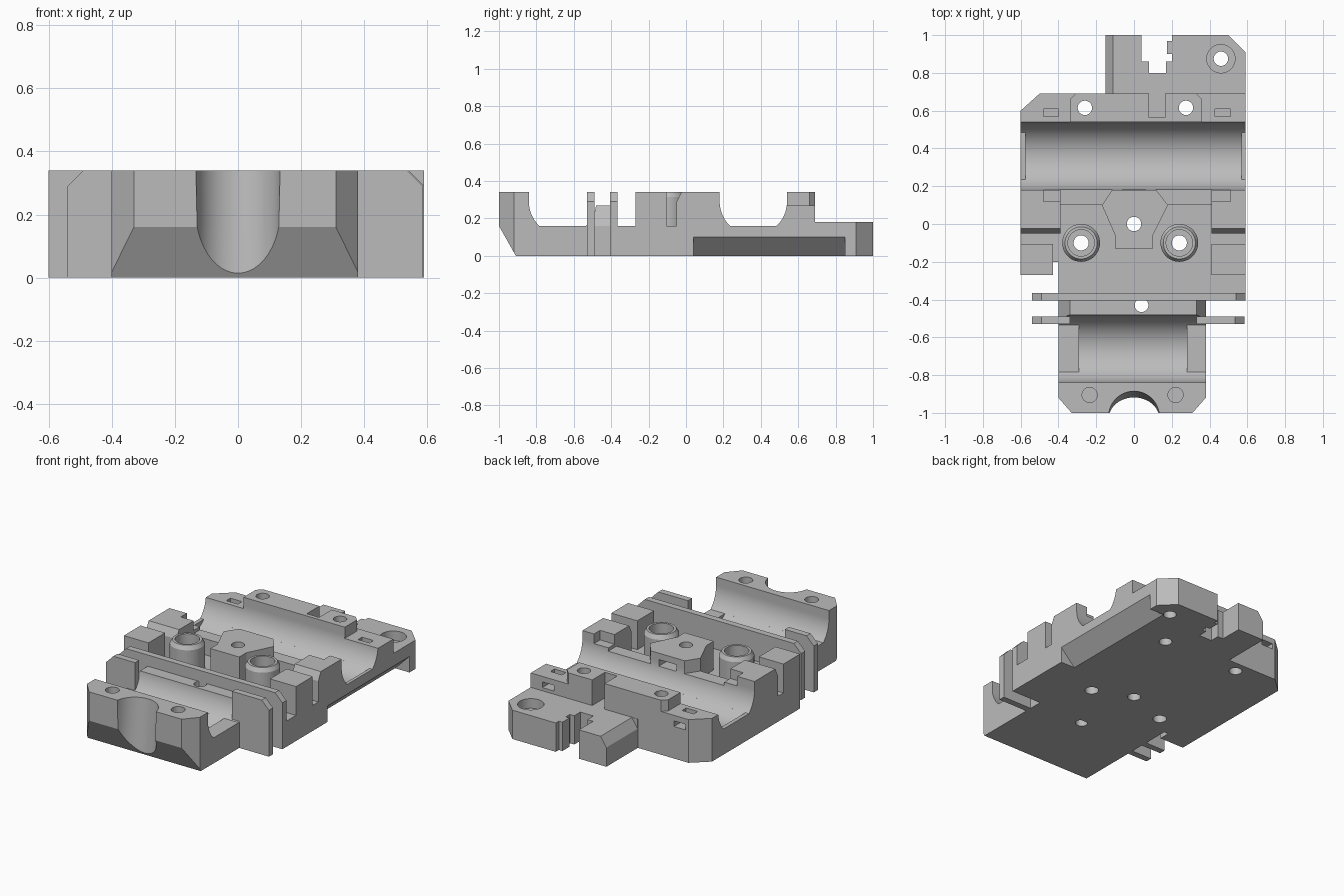
import bpy, bmesh, math
from mathutils import Matrix

if "Cube" in bpy.data.objects:
    bpy.data.objects.remove(bpy.data.objects["Cube"])

grey = bpy.data.materials.new("matte_grey")
grey.use_nodes = True
grey.diffuse_color = (0.5, 0.5, 0.5, 1)
grey.node_tree.nodes["Principled BSDF"].inputs["Base Color"].default_value = (0.5, 0.5, 0.5, 1)
parts = {}


def finish(name, bm):
    bmesh.ops.recalc_face_normals(bm, faces=bm.faces)
    mesh = bpy.data.meshes.new(name)
    bm.to_mesh(mesh)
    bm.free()
    mesh.materials.append(grey)
    ob = bpy.data.objects.new(name, mesh)
    bpy.context.collection.objects.link(ob)
    parts[name] = ob
    return ob


def prism(name, axis, pts, lo, hi):
    """Extrude a 2D outline along an axis."""
    place = {"x": lambda p, t: (t, p[0], p[1]),
             "y": lambda p, t: (p[0], t, p[1]),
             "z": lambda p, t: (p[0], p[1], t)}[axis]
    bm = bmesh.new()
    a = [bm.verts.new(place(p, lo)) for p in pts]
    b = [bm.verts.new(place(p, hi)) for p in pts]
    bm.faces.new(a)
    bm.faces.new(b)
    for i in range(len(pts)):
        j = (i + 1) % len(pts)
        bm.faces.new((a[i], a[j], b[j], b[i]))
    return finish(name, bm)


def box(name, x0, x1, y0, y1, z0, z1):
    return prism(name, "z", [(x0, y0), (x1, y0), (x1, y1), (x0, y1)], z0, z1)


def rod(name, x, y, z0, z1, r, top=None, tilt=0):
    bm = bmesh.new()
    m = Matrix.Translation((x, y, (z0 + z1) / 2)) @ Matrix.Rotation(tilt, 4, "X")
    bmesh.ops.create_cone(bm, cap_ends=True, segments=48, radius1=r,
                          radius2=r if top is None else top, depth=z1 - z0, matrix=m)
    return finish(name, bm)


def trough(yc, x0, x1, floor):
    """U-shaped cutter running along x, flattened at the given floor."""
    r, zc, n = 0.18, 0.29, 48
    arc = [math.pi * (1 + i / n) for i in range(n + 1)]
    keep = [(yc + r * math.cos(t), zc + r * math.sin(t)) for t in arc]
    if floor > zc - r:
        half = math.sqrt(r * r - (zc - floor) ** 2)
        left = [p for p in keep if p[1] > floor and p[0] < yc]
        right = [p for p in keep if p[1] > floor and p[0] > yc]
        keep = left + [(yc - half, floor), (yc + half, floor)] + right
    return prism("cutter", "x", [(yc - r, 0.5)] + keep + [(yc + r, 0.5)], x0, x1)


def cut(cutter, *names):
    """Subtract a cutter from the named parts, then discard it."""
    cutter.hide_render = True
    for n in names:
        ob = parts[n]
        mod = ob.modifiers.new("cut", "BOOLEAN")
        mod.operation, mod.solver, mod.object = "DIFFERENCE", "EXACT", cutter
        dg = bpy.context.evaluated_depsgraph_get()
        dg.update()
        mesh = bpy.data.meshes.new_from_object(ob.evaluated_get(dg))
        ob.modifiers.clear()
        ob.data = mesh
    parts.pop(cutter.name, None)
    parts.pop("cutter", None)
    bpy.data.objects.remove(cutter)


# Base plate
prism("base", "z", [(-.4, -.92), (-.33, -1), (.31, -1), (.38, -.92), (.38, -.365), (.59, -.365),
                    (.59, .69), (-.5, .69), (-.6, .6), (-.6, -.27), (-.43, -.27), (-.43, -.2),
                    (-.4, -.2)], 0, .16)

# Front block
prism("front_block", "z", [(-.4, -.92), (-.33, -1), (.31, -1), (.38, -.92), (.38, -.72),
                           (-.4, -.72)], .16, .34)

# Cross wall between the fins, with sloped ends
prism("cross_wall", "y", [(-.4, .16), (-.34, .27), (.33, .27), (.38, .16)], -.56, -.39)


# Fins
def fin_outline(x0, x1, c=.05):
    return [(x0, 0), (x1, 0), (x1, .34 - c), (x1 - c, .34), (x0 + c, .34), (x0, .34 - c)]


prism("rear_fin", "y", fin_outline(-.54, .59), -.405, -.365)
prism("front_fin_right", "y", [(-.54, 0), (-.34, 0), (-.34, .34), (-.49, .34), (-.54, .29)], -.53, -.49)
prism("front_fin_left", "y", [(.33, 0), (.585, 0), (.585, .29), (.535, .34), (.33, .34)], -.53, -.49)

# Side posts and side blocks
for side, x0, x1 in (("left", .41, .59), ("right", -.6, -.43)):
    box("post_" + side, x0, x1, -.27, -.105, .15, .34)
    prism("side_block_" + side, "x", [(-.05, .15), (-.05, .29), (-.025, .34), (.26, .34), (.26, .15)],
          x0, x1 if side == "left" else -.39)

# Lip in front of the main trough
box("trough_lip", -.41, .42, .1, .26, .15, .26)

# Centre block
prism("centre_block", "z", [(-.17, .1), (-.1, -.06), (-.1, -.13), (.1, -.13), (.1, -.06),
                            (.18, .1), (.11, .19), (-.11, .19)], .15, .34)

# Screw bosses
bosses = {"boss_right": -.28, "boss_left": .24}
for name, x in bosses.items():
    rod(name, x, -.1, .15, .315, .1)
    rod(name + "_rim", x, -.1, .315, .34, .1, .085)

# Rear wall: low ends and raised middle
prism("rear_wall", "z", [(-.6, .42), (.59, .42), (.59, .69), (-.5, .69), (-.6, .6)], .15, .27)
prism("rear_wall_middle", "z", [(-.34, .5), (.36, .5), (.36, .66), (.33, .69), (-.31, .69),
                                (-.34, .66)], .26, .34)

# Rear platform with a stepped notch and a sloped edge
prism("rear_platform", "z", [(-.15, .66), (.59, .66), (.59, .91), (.5, 1), (.2, 1), (.2, .97),
                             (.175, .97), (.175, .9), (.2, .9), (.2, .86), (.17, .86), (.17, .8),
                             (.08, .8), (.08, .86), (.04, .86), (.04, 1), (-.15, 1)], 0, .18)
cut(prism("cutter", "y", [(-.2, .12), (-.15, .12), (-.11, .18), (-.11, .25), (-.2, .25)], .692, 1.1),
    "rear_platform")

# Main trough and front trough
walls = ["rear_wall", "rear_wall_middle", "trough_lip", "centre_block",
         "side_block_left", "side_block_right"]
cut(trough(.36, -.7, .7, .16), "base", *walls)
cut(trough(.36, -.575, .57, 0), "base", *walls)
cut(trough(-.66, -.5, .5, .16), "front_block", "cross_wall")
cut(trough(-.66, -.29, .28, 0), "base")

# Sloped front underside and undercut on the left flank
cut(prism("cutter", "x", [(-1.045, .24), (-.91, 0), (-.91, -.1), (-1.1, -.1), (-1.1, .24)], -.6, .6), "base")
cut(prism("cutter", "y", [(.6, .11), (.49, 0), (.49, -.1), (.7, -.1), (.7, .11)], .04, .85),
    "base", "rear_platform")

# Round relief in the front face
cut(rod("cutter", 0, -1.035, -.1, .5, .135, tilt=-.1), "base", "front_block")

# Screw holes
for name, x in bosses.items():
    cut(rod("cutter", x, -.1, .2, .5, .07), name, name + "_rim")
    cut(rod("cutter", x, -.1, -.1, .5, .04), "base", name)
cut(rod("cutter", 0, 0, -.1, .5, .038), "base", "centre_block")
for x in (-.26, .275):
    cut(rod("cutter", x, .615, -.1, .5, .038), "base", "rear_wall", "rear_wall_middle")
for x in (-.235, .22):
    cut(rod("cutter", x, -.905, .2, .5, .04), "front_block")
cut(rod("cutter", .46, .875, .12, .5, .075), "rear_platform")
cut(rod("cutter", .46, .875, -.1, .5, .038), "rear_platform")
cut(rod("cutter", .04, -.43, -.1, .5, .036), "base", "cross_wall")

# Slots for ties, notch in the rear wall, window in the centre block
for x0, x1 in ((-.48, -.4), (.43, .51)):
    cut(box("cutter", x0, x1, .57, .61, .2, .5), "rear_wall")
    cut(box("cutter", x0, x1, .57, .8, .2, .235), "rear_wall")
cut(box("cutter", .4, .51, .12, .3, .28, .5), "side_block_left")
cut(box("cutter", -.48, -.3, .12, .3, .28, .5), "side_block_right")
cut(box("cutter", .08, .165, .565, .8, .18, .5), "rear_wall", "rear_wall_middle")
cut(box("cutter", -.06, .06, .1, .3, .24, .3), "centre_block")

# Smooth the curved faces, keep hard edges
bpy.ops.object.select_all(action="DESELECT")
for ob in parts.values():
    ob.select_set(True)
    bpy.context.view_layer.objects.active = ob
bpy.ops.object.shade_smooth_by_angle(angle=math.radians(25))
